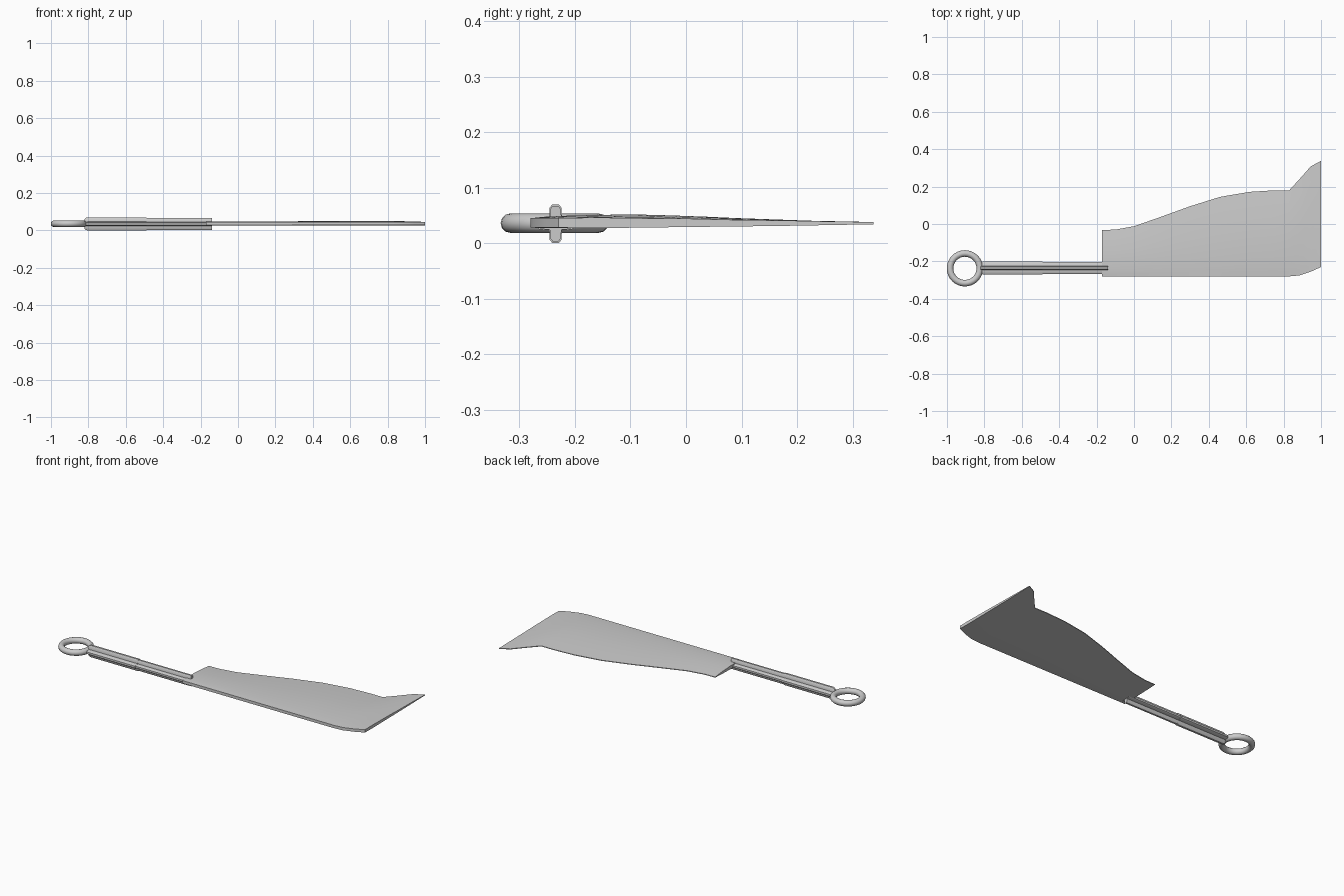
import bpy, bmesh, math

if "Cube" in bpy.data.objects:
    bpy.data.objects.remove(bpy.data.objects["Cube"])

def loft(name, rings, angle=40):
    """Skin closed cross-sections of equal length and cap both ends."""
    bm = bmesh.new()
    rows = [[bm.verts.new(p) for p in ring] for ring in rings]
    n = len(rows[0])
    for a, b in zip(rows, rows[1:]):
        for i in range(n):
            j = (i + 1) % n
            bm.faces.new((a[i], a[j], b[j], b[i]))
    bm.faces.new(rows[0][::-1])
    bm.faces.new(rows[-1])
    bmesh.ops.recalc_face_normals(bm, faces=bm.faces)
    mesh = bpy.data.meshes.new(name)
    bm.to_mesh(mesh)
    bm.free()
    ob = bpy.data.objects.new(name, mesh)
    bpy.context.collection.objects.link(ob)
    finish(ob, angle)
    return ob

def finish(ob, angle=40):
    bpy.ops.object.select_all(action='DESELECT')
    bpy.context.view_layer.objects.active = ob
    ob.select_set(True)
    bpy.ops.object.shade_smooth_by_angle(angle=math.radians(angle))

def interp(x, pts):
    for (x0, v0), (x1, v1) in zip(pts, pts[1:]):
        if x <= x1:
            return v0 + (v1 - v0) * (x - x0) / (x1 - x0)
    return pts[-1][1]

HY, HZ = -0.235, 0.035

# Blade: stations of x, straight spine y, curved cutting edge y
stations = [(-0.17, -0.28, -0.032), (-0.10, -0.28, -0.03), (0, -0.28, -0.012),
            (0.14, -0.28, 0.037), (0.30, -0.28, 0.095), (0.46, -0.28, 0.145),
            (0.62, -0.28, 0.172), (0.75, -0.28, 0.18), (0.83, -0.28, 0.18),
            (0.885, -0.275, 0.24), (0.945, -0.255, 0.308), (1.0, -0.23, 0.338)]
# Blade thickness profile across its width
top = [(0, 0.045), (0.12, 0.048), (0.4, 0.049), (0.7, 0.045), (1, 0.038)]
bottom = [(0, 0.028), (0.12, 0.027), (0.4, 0.029), (0.7, 0.031), (1, 0.034)]
ts = [0, 0.06, 0.12, 0.25, 0.4, 0.55, 0.7, 0.85, 1]
rings = []
for x, y0, y1 in stations:
    bulge = interp(x, [(-0.17, 0), (0.3, 0), (0.6, 0.003), (0.83, 0.003), (1, -0.005)])
    up = [(x, y0 + (y1 - y0) * t, interp(t, top) + bulge * math.sin(math.pi * t)) for t in ts]
    down = [(x, y0 + (y1 - y0) * t, interp(t, bottom)) for t in ts]
    rings.append(up + down[::-1])
loft("blade", rings)

# Handle: four-lobed section, thicker at the grip
def lobed(x, r):
    ring, w = [], 0.0105 * r / 0.035
    lobe = [(r - 0.006, -w), (r, -w * 0.55), (r, w * 0.55), (r - 0.006, w), (w * 1.1, w * 1.1)]
    for k in range(4):
        c, s = math.cos(k * math.pi / 2), math.sin(k * math.pi / 2)
        ring += [(x, HY + u * c - v * s, HZ + u * s + v * c) for u, v in lobe]
    return ring

loft("grip", [lobed(-0.822, 0.024), lobed(-0.815, 0.032), lobed(-0.805, 0.035), lobed(-0.49, 0.035)])
loft("shaft", [lobed(-0.50, 0.032), lobed(-0.14, 0.032)])

# Pommel ring lying flat at the end of the grip
bpy.ops.mesh.primitive_torus_add(location=(-0.904, -0.237, 0.036), major_radius=0.0795,
                                 minor_radius=0.0175, major_segments=32, minor_segments=12)
bpy.context.object.name = "pommel_ring"
finish(bpy.context.object)
